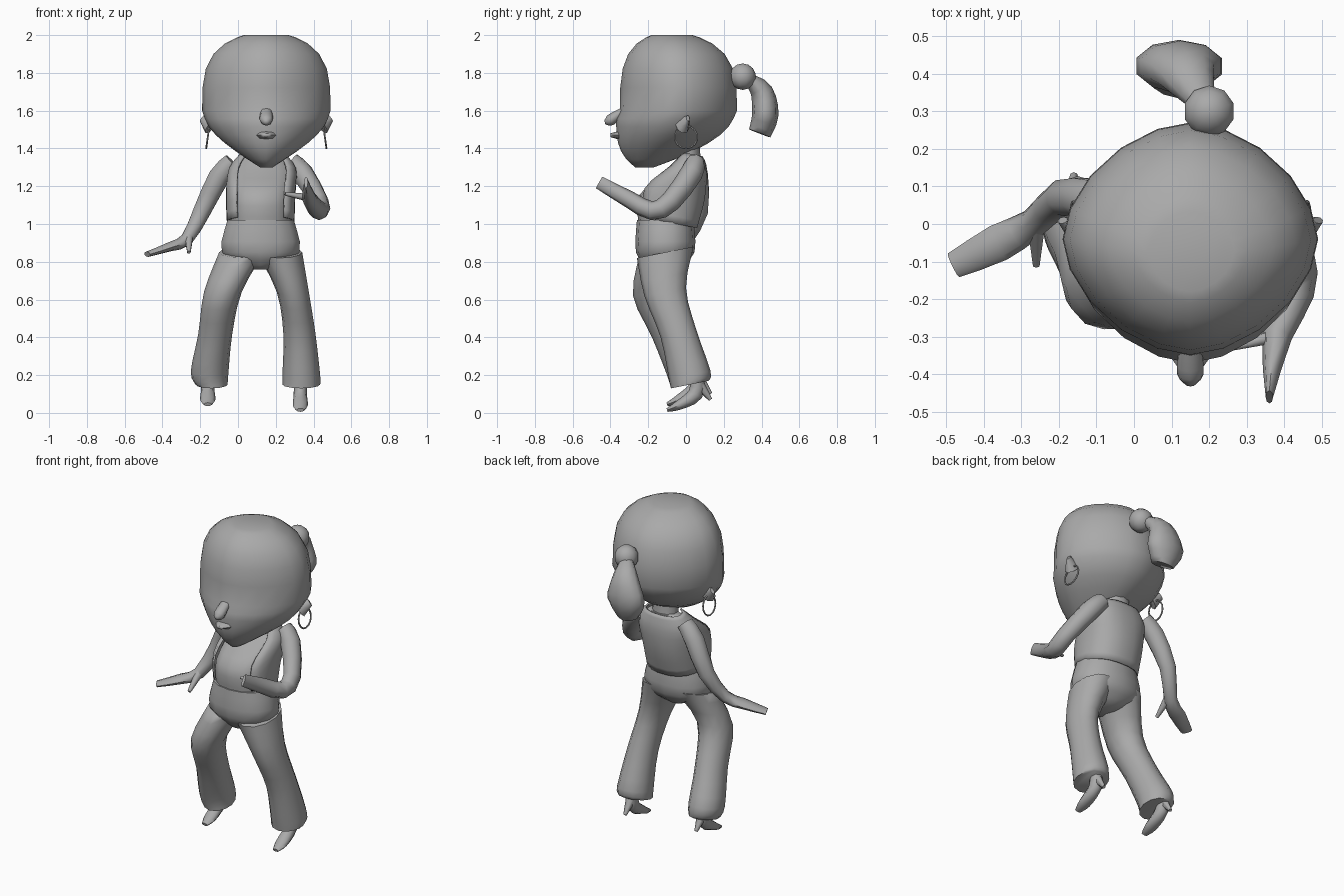
import bpy, bmesh, math
from mathutils import Vector

if "Cube" in bpy.data.objects:
    bpy.data.objects.remove(bpy.data.objects["Cube"])

shade = 0.4
grey = bpy.data.materials.new("plain grey")
grey.use_nodes = True
grey.diffuse_color = (shade, shade, shade, 1)
grey.node_tree.nodes["Principled BSDF"].inputs["Base Color"].default_value = grey.diffuse_color


def finish(bm, name):
    """Turn a bmesh into a smooth grey object."""
    bmesh.ops.recalc_face_normals(bm, faces=bm.faces)
    mesh = bpy.data.meshes.new(name)
    bm.to_mesh(mesh)
    bm.free()
    mesh.materials.append(grey)
    part = bpy.data.objects.new(name, mesh)
    bpy.context.collection.objects.link(part)
    bpy.ops.object.select_all(action='DESELECT')
    part.select_set(True)
    bpy.context.view_layer.objects.active = part
    bpy.ops.object.shade_smooth_by_angle(angle=math.radians(65))
    return part


def smooth(keys, steps):
    """Pass a flowing curve through the key sections."""
    keys = [Vector(key) for key in keys]
    padded = [keys[0], *keys, keys[-1]]
    flow = []
    for a, b, c, d in zip(padded, padded[1:], padded[2:], padded[3:]):
        for step in range(steps):
            t = step / steps
            bend = (2 * a - 5 * b + 4 * c - d) * t + (3 * b - a - 3 * c + d) * t * t
            flow.append(b + (c - a + bend) * t / 2)
    return flow + [keys[-1]]


def oval_point(angle, power):
    """A point on a unit oval; a higher power gives a more pointed oval."""
    return [math.copysign(abs(part) ** power, part)
            for part in (math.cos(angle), math.sin(angle))]


def skin(name, keys, wide=None, sides=12, power=1, tilt=0, gap=0, steps=3):
    """Skin oval sections: x, y, z, radius along wide, radius across it.

    Sections lie level unless a wide direction is given; then they cross the path.
    A gap, in radians either side of the front, leaves the skin open.
    """
    flow = smooth(keys, steps)
    centres = [Vector(key[:3]) for key in flow]
    front = -math.pi / 2
    spans = sides - 1 if gap else sides
    bm = bmesh.new()
    rows = []
    for i, key in enumerate(flow):
        along, across = Vector((1, 0, 0)), Vector((0, 1, tilt))
        if wide:
            ahead = centres[min(i + 1, len(centres) - 1)] - centres[max(i - 1, 0)]
            ahead.normalize()
            along = Vector(wide) - ahead * ahead.dot(Vector(wide))
            along.normalize()
            across = ahead.cross(along)
        row = []
        for k in range(sides):
            c, s = oval_point(front + gap + (math.tau - 2 * gap) * k / spans, power)
            row.append(bm.verts.new(centres[i] + along * c * key[3] + across * s * key[4]))
        rows.append(row)
    for low, high in zip(rows, rows[1:]):
        for k in range(spans):
            j = (k + 1) % sides
            bm.faces.new((low[k], low[j], high[j], high[k]))
    if not gap:
        bm.faces.new(rows[0])
        bm.faces.new(rows[-1])
    return finish(bm, name)


SIDEWAYS = (1, 0, 0)
FORWARD = (0, 1, 0)
MIDDLE = 0.15   # the head leans to the left of centre

# Head: the jaw swells along a cosine, the crown closes like a dome
head = []
brow, jaw_height, crown_height = 1.6, 0.3, 0.4
for i in range(7):
    v = 1 - i / 7
    width = 0.1 + 0.9 * math.cos(v * math.pi / 2)
    front, back = -0.37 + v ** 4 / 10, 0.26 - 0.43 * v * v
    head.append((MIDDLE, (front + back) / 2, brow - jaw_height * v,
                 width / 3, (back - front) / 2))
for i in range(7):
    u = 1 - (1 - i / 6) ** 2
    width = math.sqrt(1 - 0.88 * u ** 3.5)
    head.append((MIDDLE, -0.04 - u ** 4 / 30, brow + crown_height * u,
                 0.34 * width, 0.31 * width))
skin("head", head, sides=20, power=1.15, steps=1)

# Nose and lips
skin("nose", [(MIDDLE, -.33, 1.6, .03, .02), (MIDDLE, -.4, 1.55, .035, .03),
              (MIDDLE, -.43, 1.54, .01, .01)], wide=SIDEWAYS, sides=8)
skin("lips", [(MIDDLE, -.33, 1.47, .07, .03), (MIDDLE, -.4, 1.47, .02, .01)],
     wide=SIDEWAYS, sides=8)

# Ears and hoop earrings
for side, word in ((-1, "right"), (1, "left")):
    skin(word + "_ear", [(MIDDLE + side * .29, -.02, 1.52, .04, .05),
                         (MIDDLE + side * .34, .01, 1.56, .01, .02)],
         wide=FORWARD, sides=8)
    bpy.ops.mesh.primitive_torus_add(
        location=(MIDDLE + side * .31, 0, 1.46),
        rotation=(0, math.radians(90 - side * 8), 0),
        major_radius=.06, minor_radius=.005, major_segments=14, minor_segments=5)
    hoop = bpy.context.object
    hoop.name = word + "_earring"
    hoop.data.materials.append(grey)

# Hair bun and ponytail
bun = bmesh.new()
bmesh.ops.create_uvsphere(bun, u_segments=10, v_segments=7, radius=.07)
bmesh.ops.translate(bun, verts=bun.verts, vec=(.2, .3, 1.78))
finish(bun, "hair_bun")
skin("ponytail", [(.18, .33, 1.77, .04, .03), (.14, .4, 1.7, .08, .06),
                  (.12, .42, 1.58, .12, .07), (.12, .39, 1.48, .07, .06)],
     wide=SIDEWAYS, sides=10)

# Neck, top, and a vest cut from the same body sections
skin("neck", [(.13, .02, 1.3, .08, .06), (.14, 0, 1.46, .08, .07)], sides=10)
body = [(.12, -.1, 1, .16, .15), (.12, -.08, 1.15, .165, .17),
        (.13, 0, 1.28, .16, .1), (.13, .03, 1.36, .1, .05)]
skin("top", body, sides=14, power=.85)
ease = 0.02
vest = skin("vest", [(x, y, z + ease / 2, w + ease, d + ease / 2) for x, y, z, w, d in body],
            sides=16, power=.85, tilt=-.2, gap=math.radians(42))
shell = vest.modifiers.new("thickness", 'SOLIDIFY')
shell.thickness = ease / 2

# Flared trousers
skin("hips", [(.12, -.12, .76, .06, .08), (.12, -.11, .85, .21, .155),
              (.12, -.11, 1.02, .18, .15)], sides=14, power=.9)
skin("right_trouser_leg", [
    (-.14, .02, .15, .085, .1), (-.15, .01, .22, .1, .11),
    (-.12, -.08, .42, .09, .1), (-.08, -.17, .64, .1, .11),
    (.02, -.11, .85, .12, .14)], tilt=.2)
skin("left_trouser_leg", [
    (.335, .02, .15, .1, .1), (.335, .02, .2, .1, .11),
    (.325, -.04, .42, .085, .095), (.29, -.11, .64, .085, .11),
    (.22, -.11, .85, .12, .15)], tilt=.2)

# High-heeled shoes; the right one is lifted
for word, x, lift in (("right", -.16, .03), ("left", .33, 0)):
    skin(word + "_shoe", [(x, .06, lift + .2, .035, .035), (x, .05, lift + .1, .035, .04),
                          (x, -.04, lift + .04, .04, .025),
                          (x, -.1, lift + .015, .02, .01)], wide=SIDEWAYS, sides=8)
    skin(word + "_heel", [(x, .07, lift + .15, .03, .03), (x, .13, lift + .07, .01, .01)],
         wide=SIDEWAYS, sides=6, steps=1)

# Right arm hanging out to the side, with a flat open hand
skin("right_arm", [
    (-.03, .05, 1.33, .05, .05), (-.1, .06, 1.25, .06, .06),
    (-.19, .07, 1.07, .05, .05), (-.27, 0, .92, .04, .035),
    (-.36, -.05, .88, .05, .025), (-.48, -.11, .84, .035, .015)],
    wide=(-.4, .9, 0), sides=8, steps=2)
skin("right_thumb", [(-.26, -.01, .93, .025, .025), (-.26, -.11, .85, .01, .01)],
     wide=SIDEWAYS, sides=6)

# Left arm bent forward, with an upright hand
skin("left_arm", [
    (.28, .05, 1.33, .05, .05), (.34, .03, 1.27, .06, .06),
    (.43, -.08, 1.12, .05, .055), (.43, -.18, 1.07, .05, .05),
    (.38, -.3, 1.13, .04, .045), (.36, -.46, 1.22, .01, .035)],
    wide=SIDEWAYS, sides=8, steps=2)
skin("left_thumb", [(.37, -.3, 1.14, .02, .02), (.25, -.33, 1.16, .01, .01)],
     wide=FORWARD, sides=6)
